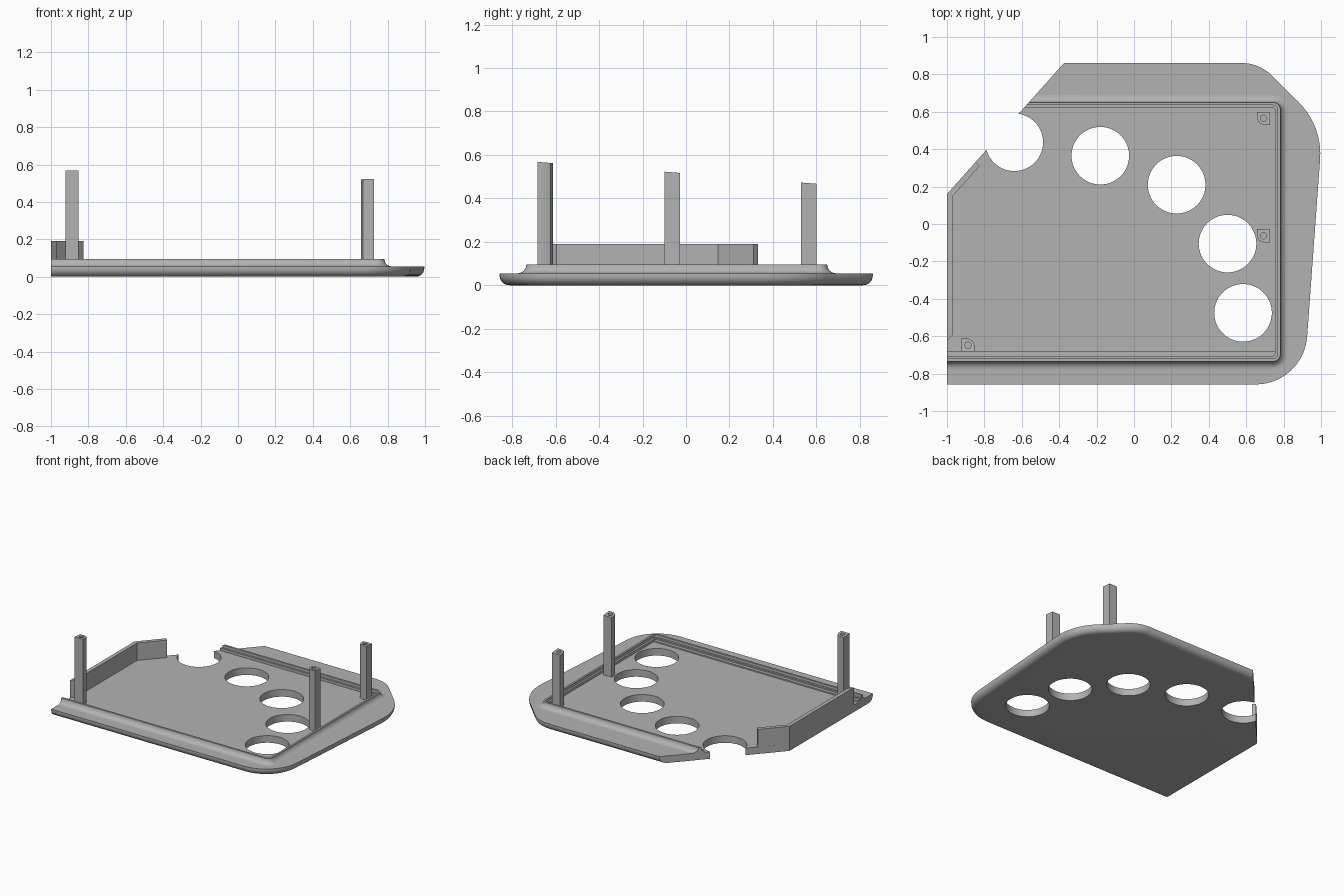
import bpy, bmesh
from math import sin, cos, pi
from mathutils import Vector

old = bpy.data.objects.get("Cube")
if old:
    bpy.data.objects.remove(old, do_unlink=True)

grey = bpy.data.materials.new("matte_grey")
grey.use_nodes = True
colour = (0.45, 0.45, 0.45, 1)
grey.diffuse_color = colour
grey.node_tree.nodes["Principled BSDF"].inputs["Base Color"].default_value = colour


def rounded(corners, d, steps=10):
    """Counter-clockwise outline of (x, y, radius) corners, grown outward by d."""
    pts = [Vector(c[:2]) for c in corners]
    out = []
    for i, p in enumerate(pts):
        e1 = (p - pts[i - 1]).normalized()
        e2 = (pts[(i + 1) % len(pts)] - p).normalized()
        n1, n2 = Vector((e1.y, -e1.x)), Vector((e2.y, -e2.x))
        r = corners[i][2]
        centre = p - (n1 + n2) * (r / (1 + n1.dot(n2)))
        for k in range(steps + 1):
            out.append(centre + n1.slerp(n2, k / steps) * (r + d))
    return out


def loft(name, layers, ring=False):
    """Skin matching outlines given as (points, z); cap the ends or close as a ring."""
    bm = bmesh.new()
    loops = [[bm.verts.new((p[0], p[1], z)) for p in pts] for pts, z in layers]
    pairs = list(zip(loops, loops[1:]))
    if ring:
        pairs.append((loops[-1], loops[0]))
    else:
        bm.faces.new(loops[0])
        bm.faces.new(loops[-1])
    for a, b in pairs:
        for i in range(len(a)):
            j = (i + 1) % len(a)
            bm.faces.new((a[i], a[j], b[j], b[i]))
    bmesh.ops.recalc_face_normals(bm, faces=bm.faces)
    mesh = bpy.data.meshes.new(name)
    bm.to_mesh(mesh)
    bm.free()
    mesh.materials.append(grey)
    obj = bpy.data.objects.new(name, mesh)
    bpy.context.collection.objects.link(obj)
    return obj


def prism(name, pts, z0, z1):
    return loft(name, [(pts, z0), (pts, z1)])


def circle(x, y, r, n=64):
    return [(x + r * cos(2 * pi * k / n), y + r * sin(2 * pi * k / n)) for k in range(n)]


def activate(obj):
    bpy.ops.object.select_all(action='DESELECT')
    obj.select_set(True)
    bpy.context.view_layer.objects.active = obj


def cut(obj, pts, z0=-1, z1=1):
    cutter = prism("cutter", pts, z0, z1)
    cutter.hide_render = True
    mod = obj.modifiers.new("cut", 'BOOLEAN')
    mod.operation, mod.solver, mod.object = 'DIFFERENCE', 'EXACT', cutter
    activate(obj)
    bpy.ops.object.modifier_apply(modifier=mod.name)
    bpy.data.objects.remove(cutter, do_unlink=True)


def smooth(obj):
    activate(obj)
    bpy.ops.object.shade_smooth_by_angle(angle=0.6)


# Area removed along the straight left side and the diagonal corner
trim = [(-2, -2), (-1, -2), (-1, 0.16), (0.625, 1.98), (-2, 1.98)]

# Base plate with a rounded lower edge
outline = [(-1.4, -0.858, 0.1), (0.907, -0.858, 0.275), (1.008, 0.525, 0.39),
           (0.67, 0.86, 0.22), (-1.4, 0.86, 0.1)]
radius = 0.045
layers = []
for k in range(9):
    a = k / 8 * pi / 2
    layers.append((rounded(outline, -radius * (1 - sin(a))), radius * (1 - cos(a))))
layers.append((rounded(outline, 0), 0.055))
plate = loft("base_plate", layers)
cut(plate, trim)
for x, y in [(-0.64, 0.437), (-0.18, 0.365), (0.228, 0.21), (0.5, -0.105), (0.583, -0.475)]:
    cut(plate, circle(x, y, 0.154))
smooth(plate)

# Raised rim: concave outer cove, thin lip and an inner step
rim_path = [(-1.4, -0.735, 0.04), (0.783, -0.735, 0.04),
            (0.783, 0.65, 0.04), (-1.4, 0.65, 0.04)]
cove = [(0.04 * (1 - sin(k * pi / 16)), 0.095 - 0.04 * cos(k * pi / 16)) for k in range(9)]
profile = [(0.04, 0.045)] + cove + [(-0.015, 0.095), (-0.015, 0.075),
                                    (-0.03, 0.075), (-0.03, 0.045)]
rim = loft("raised_rim", [(rounded(rim_path, d, 8), z) for d, z in profile], ring=True)
cut(rim, trim)
smooth(rim)

# Low ledge inside the front rim
prism("front_ledge", [(-1, -0.71), (0.757, -0.71), (0.757, -0.68), (-1, -0.68)], 0.04, 0.065)

# Tall wall following the cut side
prism("side_wall", [(-1, -0.625), (-0.97, -0.595), (-0.97, 0.148), (-0.825, 0.31),
                    (-0.847, 0.331), (-1, 0.16)], 0.04, 0.19)

# Screw posts: one clipped corner, sloping top and a blind hole
for name, x, y, top, s in [("rear_post", 0.693, 0.565, 0.47, 1),
                           ("middle_post", 0.693, -0.063, 0.52, 1),
                           ("front_post", -0.887, -0.648, 0.565, -1)]:
    h = 0.035
    shape = [(-h, 0), (-h * 0.7, -h * 0.7), (0, -h), (h, -h), (h, h), (-h, h)]
    post = prism(name, [(x + s * u, y + s * v) for u, v in shape], 0.04, top)
    for v in post.data.vertices:
        if v.co.z > 0.3:
            v.co.z -= 0.08 * (v.co.y - y)
    cut(post, circle(x, y, 0.017, 24), top - 0.12, top + 0.1)
    smooth(post)
